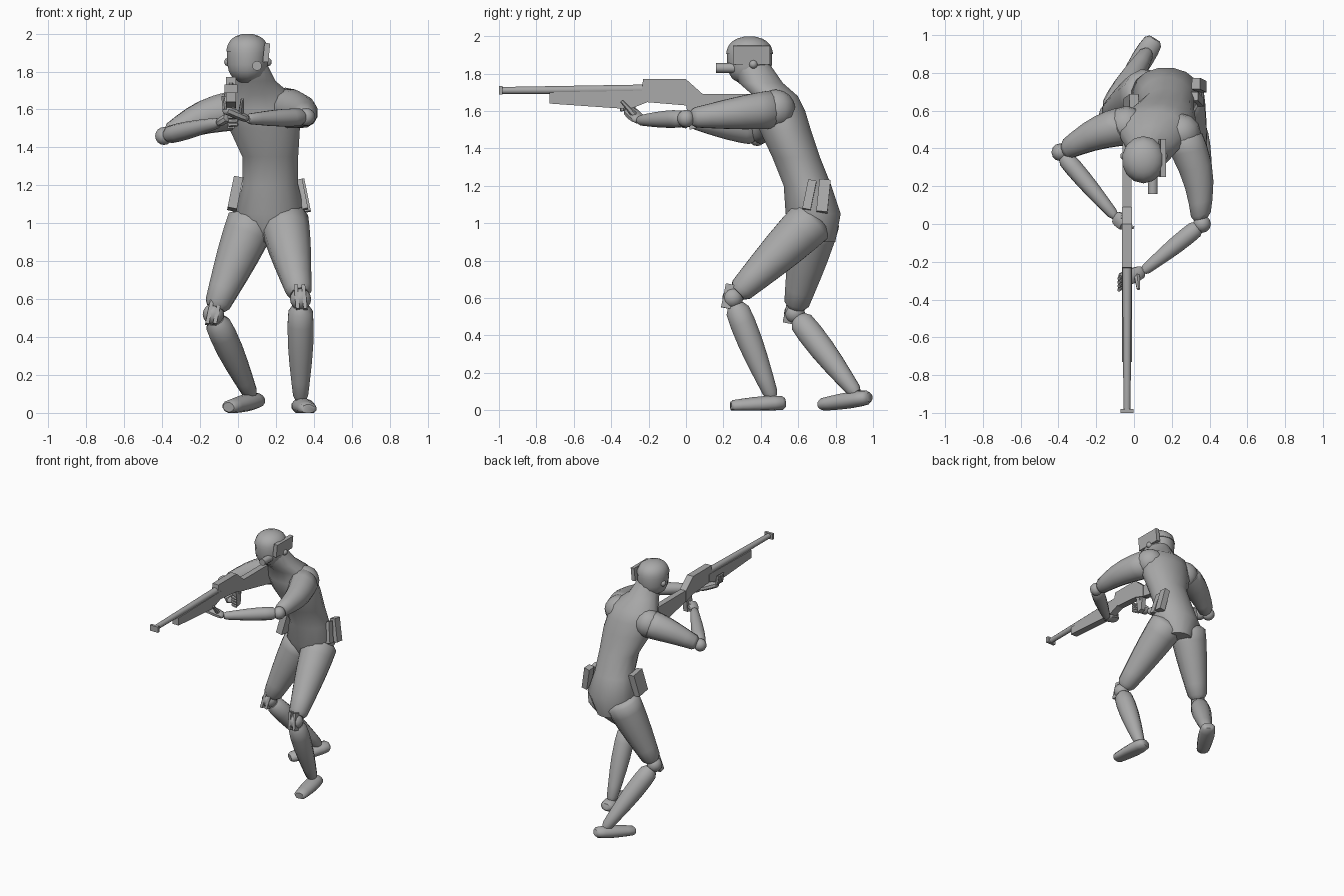
import bpy, bmesh, math
from mathutils import Vector

cube = bpy.data.objects.get("Cube")
if cube:
    bpy.data.objects.remove(cube, do_unlink=True)

grey = bpy.data.materials.new("plain_grey")
grey.use_nodes = True
grey.diffuse_color = (.4, .4, .4, 1)
for node in grey.node_tree.nodes:
    if node.type == 'BSDF_PRINCIPLED':
        node.inputs["Base Color"].default_value = grey.diffuse_color


def finish(name, bm, angle=50):
    """Turn a bmesh into a grey object, smooth below the given angle."""
    bmesh.ops.recalc_face_normals(bm, faces=bm.faces)
    mesh = bpy.data.meshes.new(name)
    bm.to_mesh(mesh)
    bm.free()
    mesh.materials.append(grey)
    obj = bpy.data.objects.new(name, mesh)
    bpy.context.collection.objects.link(obj)
    bpy.ops.object.select_all(action='DESELECT')
    obj.select_set(True)
    bpy.context.view_layer.objects.active = obj
    bpy.ops.object.shade_smooth_by_angle(angle=math.radians(angle))
    return obj


def bridge(bm, rings):
    """Join neighbouring vertex rings with quads and close both ends."""
    for low, high in zip(rings, rings[1:]):
        for k in range(len(low)):
            bm.faces.new((low[k - 1], low[k], high[k], high[k - 1]))
    bm.faces.new(rings[0])
    bm.faces.new(rings[-1])


def loft(name, sections, axis, sides=14, floor=0):
    """Skin ovals (centre, width, depth) lying across the axis."""
    bm = bmesh.new()
    axis = axis.normalized()
    ref = Vector((0, 1, 0)) if abs(axis.x) > .7 else Vector((1, 0, 0))
    across = (ref - axis * ref.dot(axis)).normalized()
    other = axis.cross(across)
    turns = [math.tau * (k + .5) / sides for k in range(sides)]
    rings = []
    for centre, width, depth in sections:
        points = [centre + across * width * math.cos(a) + other * depth * math.sin(a)
                  for a in turns]
        rings.append([bm.verts.new((p.x, p.y, max(p.z, floor))) for p in points])
    bridge(bm, rings)
    return finish(name, bm)


def limb(name, start, end, thick, thin, bulge=0, squash=1, bow=Vector(), sides=12):
    """Tapering, softly capped tube; the muscle bulges nearer the start."""
    sections = []
    for t in (0, .06, .2, .4, .6, .8, .95, 1):
        radius = thick + (thin - thick) * t + bulge * math.sin(math.pi * t ** .7)
        if t in (0, 1):
            radius *= .75
        centre = start.lerp(end, t) + bow * math.sin(math.pi * t)
        sections.append((centre, radius, radius * squash))
    return loft(name, sections, end - start, sides)


def ball(name, centre, radius):
    bm = bmesh.new()
    bmesh.ops.create_uvsphere(bm, u_segments=12, v_segments=8, radius=radius)
    bmesh.ops.translate(bm, verts=bm.verts, vec=centre)
    return finish(name, bm)


def plate(name, half, outline):
    """Rifle part: a (y, z) side outline with thickness across x."""
    bm = bmesh.new()
    bridge(bm, [[bm.verts.new((rifle_x + side * half, y, z)) for y, z in outline]
                for side in (-1, 1)])
    return finish(name, bm, angle=20)


def box(name, centre, size, tilt_x=0, tilt_y=0):
    bm = bmesh.new()
    bmesh.ops.create_cube(bm, size=1)
    bmesh.ops.scale(bm, verts=bm.verts, vec=size)
    obj = finish(name, bm, angle=20)
    obj.location = centre
    obj.rotation_euler = (tilt_x, tilt_y, 0)
    return obj


# Leaning torso: height, depth position, half width, half depth
up = Vector((0, 0, 1))
spine = [(.9, .7, .1, .1), (1.05, .68, .19, .15), (1.2, .65, .15, .13),
         (1.35, .59, .15, .13), (1.5, .53, .19, .14), (1.6, .5, .19, .14),
         (1.68, .48, .18, .12), (1.75, .4, .11, .12), (1.85, .35, .08, .1)]
loft("torso", [(Vector((.17 - .2 * max(0, z - 1.35), y, z)), width, depth)
               for z, y, width, depth in spine], up, sides=16)


# Head and the cap over its upper part share one rounded profile
def skull(name, low, grow):
    sections = []
    for k in range(9):
        u = low + (.98 - low) * k / 8
        r = grow * (1 - abs(u) ** 3) ** .5 * (1 + .05 * u)
        sections.append((Vector((.05, .34, 1.865 + .13 * grow * u)), .11 * r, .12 * r))
    loft(name, sections, up)


skull("head", -.95, 1)
skull("cap", .3, 1.04)
eye = Vector((.1, .26, 1.83))
loft("eyepiece", [(eye - Vector((0, reach, 0)), .026, .026) for reach in (0, .1)],
     Vector((0, -1, 0)), sides=10)
box("headset_strap", (.15, .35, 1.9), (.03, .2, .1), tilt_y=.1)
for side, x in (("left", .155), ("right", -.05)):
    ball(side + "_earpiece", (x, .36, 1.85), .023)

# Joint positions of the aiming pose
pose = {
    "left": dict(hip=(.24, .69, 1.03), knee=(.33, .25, .6), ankle=(.33, .46, .07),
                 heel=(.33, .53, .04), toe=(.37, .24, .02),
                 shoulder=(.25, .48, 1.61), elbow=(.36, 0, 1.56), wrist=(.05, -.25, 1.55),
                 knuckle=(-.07, -.3, 1.6), bow=(.035, 0, 0)),
    "right": dict(hip=(.08, .7, 1.03), knee=(-.13, .58, .52), ankle=(.07, .91, .09),
                  heel=(.11, .98, .07), toe=(-.05, .72, .03),
                  shoulder=(-.04, .52, 1.59), elbow=(-.39, .38, 1.46), wrist=(-.1, .04, 1.53),
                  knuckle=(-.05, 0, 1.56), bow=(0, .02, .02)),
}

# Legs, feet and arms: the same parts on each side
for side, joints in pose.items():
    j = {key: Vector(value) for key, value in joints.items()}
    limb(side + "_thigh", j["hip"], j["knee"].lerp(j["hip"], .06), .13, .065, .01)
    ball(side + "_knee", j["knee"], .056)
    limb(side + "_shin", j["knee"].lerp(j["ankle"], .07), j["ankle"], .06, .038, .018)
    limb(side + "_foot", j["heel"], j["toe"], .045, .045, .015, squash=.75)
    lean = (j["knee"] - j["hip"]).x
    for shift in (-.02, .02):
        box(side + "_knee_bar", j["knee"] + Vector((shift, -.025, .01)), (.02, .05, .13),
            tilt_x=-.2, tilt_y=-lean)
    ball(side + "_shoulder", j["shoulder"], .105)
    limb(side + "_upper_arm", j["shoulder"], j["elbow"].lerp(j["shoulder"], .06),
         .105, .052, .008, bow=j["bow"])
    ball(side + "_elbow", j["elbow"], .047)
    limb(side + "_forearm", j["elbow"].lerp(j["wrist"], .06), j["wrist"], .043, .027, .01)
    limb(side + "_palm", j["wrist"], j["knuckle"], .03, .04, .008, squash=.6, sides=8)

    # Left fingers stand up beside the handguard, right ones wrap the grip
    spread, reach = ((0, -.02, 0), (-.01, -.01, .07)) if side == "left" else \
                    ((0, 0, -.02), (.05, -.02, 0))
    for k in range(4):
        root = j["knuckle"] + Vector(spread) * (k - 1)
        limb(side + "_finger", root, root + Vector(reach), .013, .009, sides=6)
    root = j["wrist"].lerp(j["knuckle"], .3)
    limb(side + "_thumb", root, root + Vector((.01, -.08, .09)) if side == "left"
         else root + Vector((.07, .02, .07)), .018, .01, sides=6)

# Rifle
rifle_x = -.037
muzzle = Vector((rifle_x, -.99, 1.71))
breech = Vector((rifle_x, -.2, 1.717))
loft("rifle_barrel", [(muzzle, .02, .02), (breech, .027, .027)], breech - muzzle, sides=8)
box("rifle_muzzle", muzzle, (.07, .02, .045))
plate("rifle_handguard", .027, [(-.73, 1.64), (-.73, 1.7), (-.2, 1.71), (-.2, 1.65),
                                (-.3, 1.61)])
plate("rifle_receiver", .026, [(-.24, 1.65), (-.23, 1.77), (0, 1.77), (.09, 1.69),
                               (.09, 1.6), (0, 1.63)])
plate("rifle_stock", .023, [(0, 1.63), (.06, 1.69), (.43, 1.69), (.43, 1.53), (.1, 1.6)])
plate("rifle_grip", .018, [(0, 1.64), (.07, 1.61), (.06, 1.51), (.02, 1.5)])

# Hip pouches
box("left_pouch_rear", (.345, .735, 1.145), (.045, .06, .175), -.1, -.2)
box("left_pouch_front", (.335, .66, 1.15), (.04, .045, .16), -.2, -.2)
box("right_holster", (-.015, .62, 1.155), (.05, .11, .17), -.15, .2)
